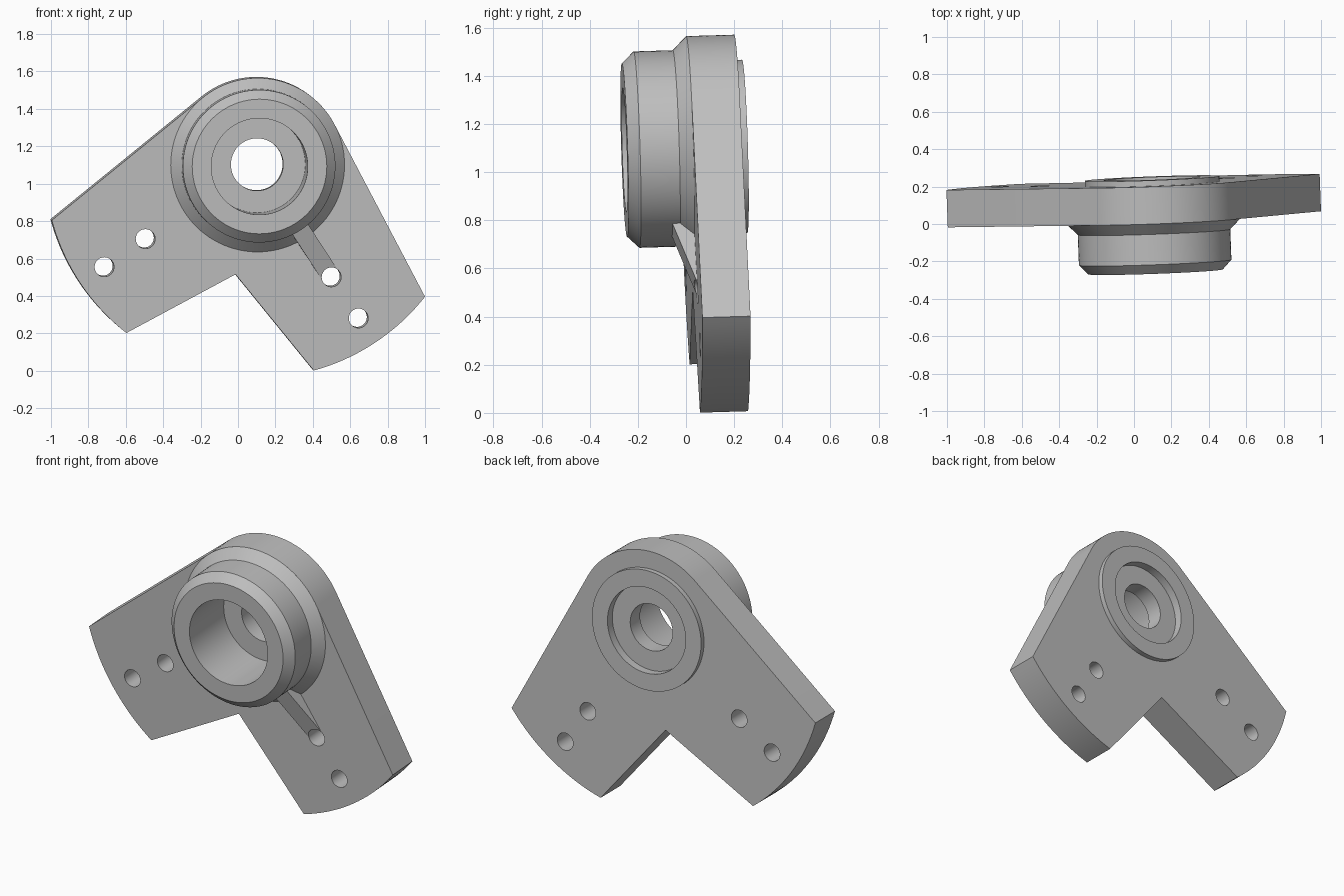
import bpy, bmesh
from math import cos, sin, radians, pi
from mathutils import Vector, Matrix

cube = bpy.data.objects.get("Cube")
if cube:
    bpy.data.objects.remove(cube, do_unlink=True)

# Part frame: origin on the hub axis at the plate's front face, slightly tilted
tilt = Vector((0, 1, 0)).rotation_difference(Vector((-0.037, 1, 0.03)))
FRAME = Matrix.Translation((0.105, 0.014, 1.10)) @ tilt.to_matrix().to_4x4()
THICK = 0.2
HOLES = [(-0.60, -0.395), (-0.82, -0.545), (0.395, -0.60), (0.54, -0.82)]

steel = bpy.data.materials.new("grey metal")
steel.use_nodes = True
GREY = (0.52, 0.52, 0.52, 1)
steel.diffuse_color = GREY
steel.node_tree.nodes["Principled BSDF"].inputs["Base Color"].default_value = GREY


def finish(name, bm):
    bmesh.ops.recalc_face_normals(bm, faces=bm.faces)
    mesh = bpy.data.meshes.new(name)
    bm.to_mesh(mesh)
    bm.free()
    mesh.materials.append(steel)
    obj = bpy.data.objects.new(name, mesh)
    bpy.context.collection.objects.link(obj)
    obj.matrix_world = FRAME
    return obj


def prism(name, points, offset):
    """Extrude a flat outline of 3D points along an offset."""
    bm = bmesh.new()
    face = bm.faces.new([bm.verts.new(p) for p in points])
    new = bmesh.ops.extrude_face_region(bm, geom=[face])["geom"]
    moved = [v for v in new if isinstance(v, bmesh.types.BMVert)]
    bmesh.ops.translate(bm, verts=moved, vec=offset)
    return finish(name, bm)


def lathe(name, profile, steps=96):
    """Turn a closed (radius, depth) profile around the hub axis."""
    bm = bmesh.new()
    rings = [[bm.verts.new((r * cos(2 * pi * i / steps), y, r * sin(2 * pi * i / steps)))
              for r, y in profile] for i in range(steps)]
    n = len(profile)
    for i in range(steps):
        a, b = rings[i], rings[(i + 1) % steps]
        for j in range(n):
            k = (j + 1) % n
            bm.faces.new((a[j], a[k], b[k], b[j]))
    return finish(name, bm)


def arc(radius, start, end, steps, y=0.0, cx=0.0, cz=0.0):
    angles = [radians(start + (end - start) * i / steps) for i in range(steps + 1)]
    return [(cx + radius * cos(a), y, cz + radius * sin(a)) for a in angles]


def cutter(name, radius, cx=0.0, cz=0.0):
    points = arc(radius, 0, 360, 48, -0.4, cx, cz)[:-1]
    obj = prism(name, points, (0, 0.9, 0))
    obj.hide_render = True
    obj.hide_set(True)
    return obj


def cut(obj, tools):
    for tool in tools:
        mod = obj.modifiers.new("cut", 'BOOLEAN')
        mod.operation, mod.solver, mod.object = 'DIFFERENCE', 'EXACT', tool


# Two-legged plate: rounded top tangent to both legs, arc-shaped leg ends
outline = (arc(0.465, 27.9, 129, 40)
           + arc(1.14, 195, 232, 20)
           + [(-0.118, 0, -0.585)]
           + arc(1.14, 285.3, 321.8, 20))
plate = prism("mounting_plate", outline, (0, THICK, 0))

# Stepped hub with front bore, through hole, rear recess and rear raised ring
hub = lathe("bearing_hub", [
    (0.465, 0), (0.408, -0.057), (0.408, -0.22), (0.36, -0.27),
    (0.258, -0.27), (0.258, 0.08), (0.14, 0.08), (0.14, 0.18),
    (0.258, 0.18), (0.258, 0.23), (0.36, 0.23), (0.36, 0.02), (0.44, 0.02)])

# Triangular rib running from the hub down one leg
along = Vector((HOLES[2][0], 0, HOLES[2][1])).normalized()
side = Vector((-along.z, 0, along.x))
rib_profile = [(0.39, -0.094), (0.70, 0), (0.70, 0.02), (0.39, 0.02)]
rib = prism("gusset_rib",
            [along * r + Vector((0, y, 0)) - side * 0.05 for r, y in rib_profile],
            side * 0.1)

# Bolt holes and hub clearance
bolts = [cutter(f"bolt_hole_cutter_{i + 1}", 0.052, x, z) for i, (x, z) in enumerate(HOLES)]
cut(plate, bolts + [cutter("hub_cutter", 0.31)])
cut(rib, [bolts[2]])

# Apply cuts, then smooth the round surfaces
depsgraph = bpy.context.evaluated_depsgraph_get()
for obj in (plate, rib):
    mesh = bpy.data.meshes.new_from_object(obj.evaluated_get(depsgraph))
    obj.modifiers.clear()
    obj.data = mesh
for tool in [o for o in bpy.context.scene.objects if "_cutter" in o.name]:
    bpy.data.objects.remove(tool, do_unlink=True)
for obj in (plate, hub, rib):
    bpy.ops.object.select_all(action='DESELECT')
    obj.select_set(True)
    bpy.context.view_layer.objects.active = obj
    bpy.ops.object.shade_smooth_by_angle(angle=radians(25))
